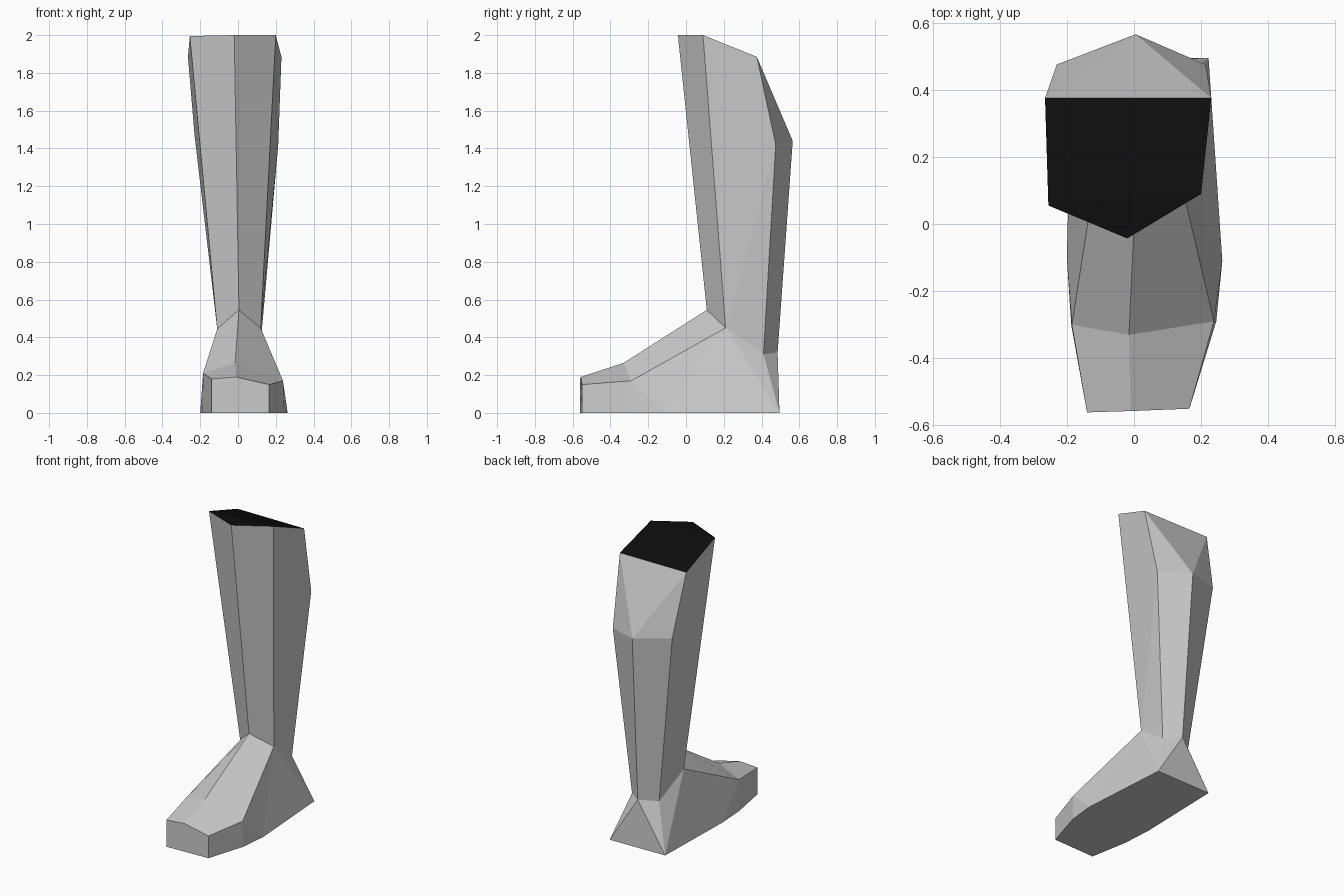
import bpy
import bmesh

cube = bpy.data.objects.get("Cube")
if cube:
    bpy.data.objects.remove(cube, do_unlink=True)


def material(name, rgb):
    m = bpy.data.materials.new(name)
    m.use_nodes = True
    m.diffuse_color = (*rgb, 1)
    bsdf = m.node_tree.nodes["Principled BSDF"]
    bsdf.inputs["Base Color"].default_value = (*rgb, 1)
    bsdf.inputs["Roughness"].default_value = 0.8
    return m


grey = material("light grey", (0.6, 0.6, 0.6))
black = material("black", (0.004, 0.004, 0.004))


def shell(name, points, faces, mat):
    """Flat-shaded part from named points; faces run counterclockwise outside."""
    bm = bmesh.new()
    verts = {}
    for face in faces:
        for key in face.split():
            if key not in verts:
                verts[key] = bm.verts.new(points[key])
        bm.faces.new([verts[k] for k in face.split()])
    mesh = bpy.data.meshes.new(name)
    bm.to_mesh(mesh)
    bm.free()
    mesh.materials.append(mat)
    obj = bpy.data.objects.new(name, mesh)
    bpy.context.collection.objects.link(obj)
    return obj


# Ankle ring, shared by leg and foot
ankle = {
    "ankle_f": (0.005, 0.11, 0.545),
    "ankle_l": (0.12, 0.21, 0.45),
    "ankle_r": (-0.11, 0.18, 0.445),
    "tendon_l": (0.115, 0.41, 0.31),
    "tendon_m": (0.02, 0.485, 0.32),
    "tendon_r": (-0.087, 0.41, 0.31),
}

# Calf bulge and top rim
upper = {
    "calf_l": (0.213, 0.475, 1.42),
    "calf_m": (0.005, 0.565, 1.44),
    "calf_r": (-0.23, 0.475, 1.47),
    "rim_f": (-0.02, -0.043, 2.0),
    "rim_l": (0.2, 0.09, 2.0),
    "rim_bl": (0.23, 0.375, 1.885),
    "rim_br": (-0.265, 0.375, 1.885),
    "rim_r": (-0.255, 0.055, 1.995),
}

# Sole outline, toe edge and ball of the foot
lower = {
    "sole_toe_l": (0.165, -0.55, 0),
    "sole_toe_r": (-0.14, -0.561, 0),
    "sole_ball_l": (0.245, -0.29, 0),
    "sole_ball_r": (-0.187, -0.30, 0),
    "sole_mid_l": (0.263, -0.11, 0),
    "sole_mid_r": (-0.2, -0.1, 0),
    "heel_l": (0.222, 0.495, 0),
    "heel_r": (-0.185, 0.487, 0),
    "toe_l": (0.165, -0.55, 0.15),
    "toe_m": (-0.01, -0.557, 0.19),
    "toe_r": (-0.14, -0.561, 0.18),
    "ball_l": (0.238, -0.29, 0.17),
    "ball_m": (-0.015, -0.33, 0.265),
    "ball_r": (-0.185, -0.30, 0.21),
}


def both_sides(faces):
    """Add the mirrored right-hand faces to a list of left-hand ones."""
    out = list(faces)
    for face in faces:
        keys = []
        for k in face.split():
            if k.endswith("_l"):
                k = k[:-1] + "r"
            elif k.endswith("_bl"):
                k = k[:-1] + "r"
            keys.append(k)
        out.append(" ".join(reversed(keys)))
    return out


# Lower leg
leg_faces = both_sides([
    "ankle_f ankle_l rim_l rim_f",
    "ankle_l tendon_l calf_l",
    "ankle_l calf_l rim_bl rim_l",
    "tendon_l tendon_m calf_m calf_l",
    "calf_l calf_m rim_bl",
]) + ["rim_bl calf_m rim_br"]
shell("lower_leg", {**ankle, **upper}, leg_faces, grey)

# Foot
foot_faces = both_sides([
    "toe_m toe_l ball_l ball_m",
    "ball_m ball_l ankle_l ankle_f",
    "sole_toe_l sole_ball_l ball_l toe_l",
    "sole_ball_l sole_mid_l ball_l",
    "sole_mid_l ankle_l ball_l",
    "sole_mid_l heel_l ankle_l",
    "heel_l tendon_l ankle_l",
    "heel_l tendon_m tendon_l",
]) + [
    "heel_l heel_r tendon_m",
    "sole_toe_r sole_toe_l toe_l toe_m toe_r",
    "heel_l sole_mid_l sole_ball_l sole_toe_l sole_toe_r sole_ball_r sole_mid_r heel_r",
]
shell("foot", {**ankle, **lower}, foot_faces, grey)

# Dark opening at the top of the leg
shell("top_opening", upper,
      ["rim_f rim_l rim_r", "rim_l rim_bl rim_br rim_r"], black)
